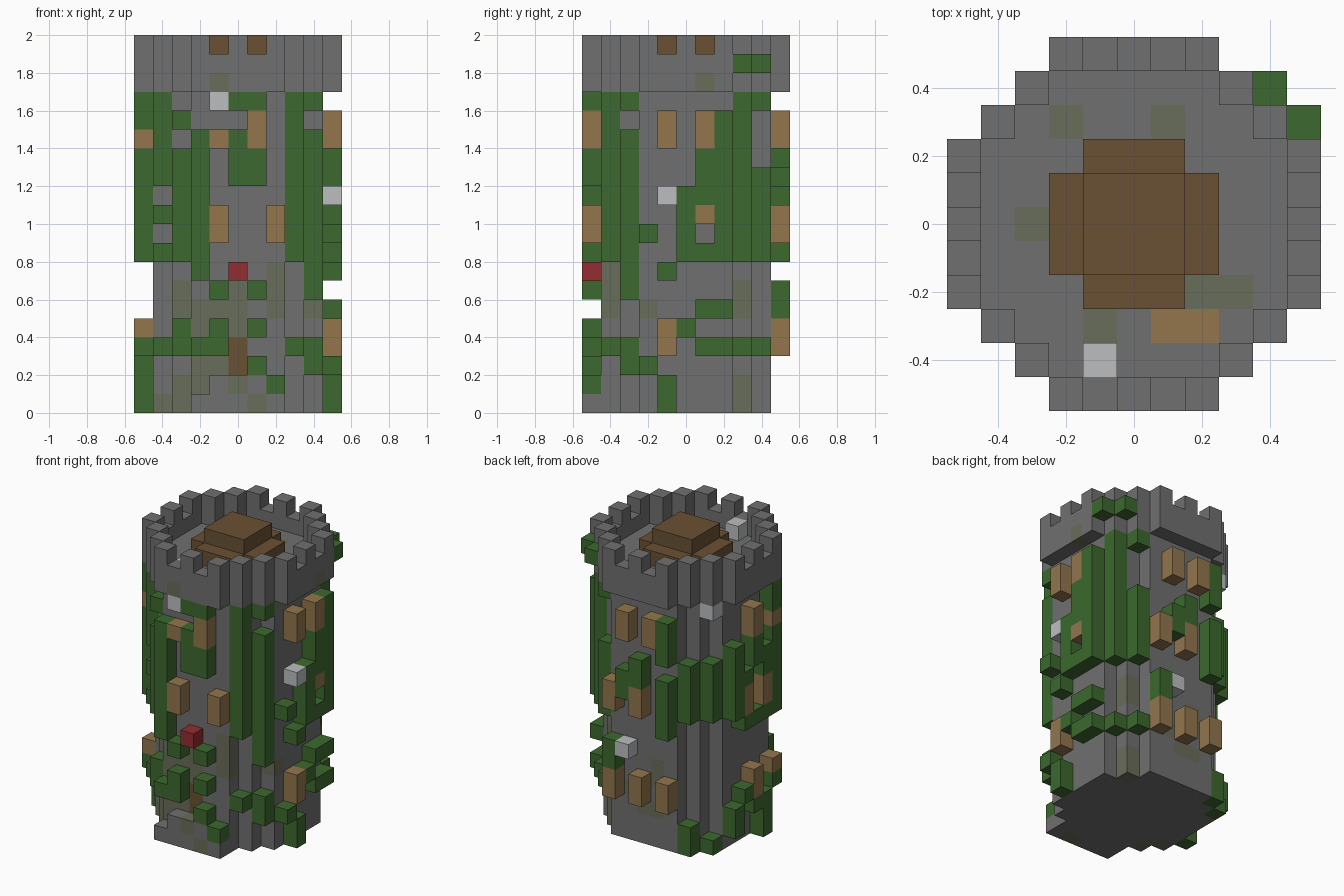
import bpy
import bmesh
from mathutils import Vector

if "Cube" in bpy.data.objects:
    bpy.data.objects.remove(bpy.data.objects["Cube"])

SIZE = 0.1          # edge of one block
BODY_TOP = 17       # block level where the crown begins


def linear(c):
    c /= 255
    return c / 12.92 if c <= 0.04045 else ((c + 0.055) / 1.055) ** 2.4


def material(name, *rgb):
    mat = bpy.data.materials.new(name)
    mat.use_nodes = True
    colour = (*map(linear, rgb), 1)
    mat.diffuse_color = colour
    mat.node_tree.nodes["Principled BSDF"].inputs["Base Color"].default_value = colour
    return mat


STONE = material("stone_grey", 112, 112, 112)
STAIN = material("mossy_stone", 105, 109, 90)
MOSS = material("moss_green", 60, 105, 46)
TIMBER = material("light_timber", 147, 118, 77)
WOOD = material("dark_wood", 106, 81, 51)
PALE = material("pale_block", 187, 190, 192)
RED = material("red_block", 148, 45, 48)


def blocks(name, cells):
    """Build one mesh from {(i, j, k): material}, keeping only outer faces."""
    bm = bmesh.new()
    mats = list(dict.fromkeys(cells.values()))
    corners = {}

    def vert(p):
        key = tuple(round(c * 2) for c in p)
        if key not in corners:
            corners[key] = bm.verts.new(p * SIZE)
        return corners[key]

    for cell, mat in cells.items():
        centre = Vector(cell) + Vector((0, 0, 0.5))
        for axis in range(3):
            for sign in (-1, 1):
                n = Vector((0, 0, 0))
                n[axis] = sign
                if tuple(int(c) for c in Vector(cell) + n) in cells:
                    continue
                u = Vector((0, 0, 0))
                u[(axis + 1) % 3] = 0.5
                v = n.cross(u)
                mid = centre + n / 2
                quad = [mid - u - v, mid + u - v, mid + u + v, mid - u + v]
                face = bm.faces.new([vert(p) for p in quad])
                face.material_index = mats.index(mat)
    mesh = bpy.data.meshes.new(name)
    bm.to_mesh(mesh)
    bm.free()
    for mat in mats:
        mesh.materials.append(mat)
    bpy.context.collection.objects.link(bpy.data.objects.new(name, mesh))


def disc(limit):
    """Round footprint: straight sides with stepped corners."""
    span = range(-limit, limit + 1)
    return {(i, j) for i in span for j in span
            if abs(i) + abs(j) <= limit + 2}


def front(o, r=5):
    return o, -r


def back(o, r=5):
    return o, r


def right(o, r=5):
    return r, o


def left(o, r=5):
    return -r, o


def stack(cells, mat, column, low, high):
    """Fill one column of blocks from level low up to level high."""
    for k in range(low, high):
        cells[(*column, k)] = mat


outer = disc(5)
inner = disc(4)

# Round stone body with mossy patches and a door
body = {}
for column in inner:
    stack(body, STONE, column, 0, BODY_TOP)
for o, low, high in ((-2, 1, 3), (-2, 4, 6), (-1, 2, 3), (-1, 5, 6), (0, 4, 7), (2, 5, 8)):
    stack(body, STAIN, front(o, 4), low, high)
for o, low, high in ((1, 3, 4), (0, 2, 3), (-1, 2, 3), (-1, 4, 6)):
    stack(body, STAIN, back(o, 4), low, high)
for low, high in ((0, 2), (5, 7)):
    stack(body, STAIN, (-3, -3), low, high)
    stack(body, STAIN, (3, 3), low, high)
stack(body, STAIN, right(-2, 4), 5, 6)
stack(body, STAIN, left(-2, 4), 0, 1)
stack(body, WOOD, front(0, 4), 2, 4)
blocks("tower_body", body)

# Front steps
steps = {(*front(o), 0): STONE for o in range(-2, 3)}
steps.update({(*front(o), 1): STONE for o in (-1, 0, 1)})
steps[(*front(1), 0)] = steps[(*front(0), 1)] = STAIN
blocks("front_steps", steps)

# Moss: tall curtains on the corners, with gaps
moss = {}
for column in ((-4, -3), (-3, -4), (3, -4), (4, -3), (4, 3)):
    stack(moss, MOSS, column, 8, BODY_TOP)
    stack(moss, MOSS, column, 3, 4)
for gap in ((-4, -3, 9), (-4, -3, 11), (-3, -4, 14), (-3, -4, 16), (4, -3, 15)):
    del moss[gap]
stack(moss, MOSS, (-3, -4), 4, 5)
stack(moss, MOSS, (4, -3), 2, 3)
stack(moss, MOSS, (4, -3), 6, 8)
for low, high in ((3, 4), (8, 13), (16, 17)):
    stack(moss, MOSS, (3, 4), low, high)
for column, foot in (((-3, 4), 2), ((-4, 3), 1)):
    stack(moss, MOSS, column, 0, foot)
    stack(moss, MOSS, column, 9, 13)

# Moss: tufts and strands on each straight side
front_moss = ((-2, 3, 4), (-2, 7, 15), (-1, 3, 5), (-1, 6, 7), (0, 12, 15), (0, 16, 17),
              (1, 2, 3), (1, 4, 5), (1, 6, 7), (1, 12, 14), (1, 16, 17), (2, 1, 2))
right_moss = ((-2, 2, 3), (-2, 9, 10), (-1, 0, 2), (-1, 7, 8), (0, 4, 5), (0, 8, 12),
              (1, 3, 4), (1, 5, 6), (1, 8, 9), (1, 11, 14), (2, 3, 4), (2, 5, 6), (2, 8, 16))
back_moss = ((2, 5, 7), (1, 10, 12), (0, 11, 13), (-2, 8, 12), (-2, 13, 16))
left_moss = ((2, 1, 3), (2, 9, 14), (1, 3, 4), (1, 8, 9), (1, 11, 12), (0, 2, 3), (0, 8, 9),
             (0, 12, 14), (-1, 0, 3), (-1, 8, 9), (-1, 11, 13), (-2, 3, 4), (-2, 8, 14), (-2, 15, 17))
for side, runs in ((front, front_moss), (right, right_moss), (back, back_moss), (left, left_moss)):
    for o, low, high in runs:
        stack(moss, MOSS, side(o), low, high)
moss.update({(4, 4, 18): MOSS, (5, 3, 18): MOSS})
blocks("moss_growth", moss)

# Timber shutters: three storeys, two blocks tall
shutters = {}
storeys = ((14, (front(1), right(-1), right(1), back(-1), back(1), left(0))),
           (9, (front(-1), front(2), back(0), back(2), left(-1), left(1))),
           (3, (right(-1), back(-2), back(0), back(2), left(0))))
for level, places in storeys:
    for column in places:
        stack(shutters, TIMBER, column, level, level + 2)
# Half-height shutters
for column, level in ((front(-1), 14), (left(-2), 14), (right(1), 10), (left(-2), 4)):
    stack(shutters, TIMBER, column, level, level + 1)
blocks("shutters", shutters)

# Pale lamps and the red sign over the door
lamps = {(*front(-1), 16): PALE, (*right(-1), 11): PALE, (*back(1), 6): PALE,
         (-4, 3, 16): PALE, (-1, -4, 18): PALE}
blocks("pale_lamps", lamps)
blocks("red_sign", {(*front(0), 7): RED})

# Overhanging crown: floor, parapet and alternating merlons
crown = {(i, j, BODY_TOP): STONE for i, j in outer}
for i, j in outer - inner:
    crown[i, j, BODY_TOP + 1] = STONE
    if (i + j) % 2:
        crown[i, j, BODY_TOP + 2] = STONE
for i, j in ((-1, -5), (5, 1), (-2, 3), (1, 3), (-3, 0), (-1, -3), (2, -2), (3, -2)):
    crown[i, j, BODY_TOP] = STAIN
for i in (1, 2):
    crown[i, -3, BODY_TOP] = TIMBER
blocks("crown", crown)

# Stepped wooden roof hatch
hatch = {}
for i in range(-2, 3):
    for j in range(-2, 3):
        if abs(i) + abs(j) < 4:
            hatch[i, j, 18] = WOOD
        if max(abs(i), abs(j)) < 2:
            hatch[i, j, 19] = WOOD
blocks("roof_hatch", hatch)
